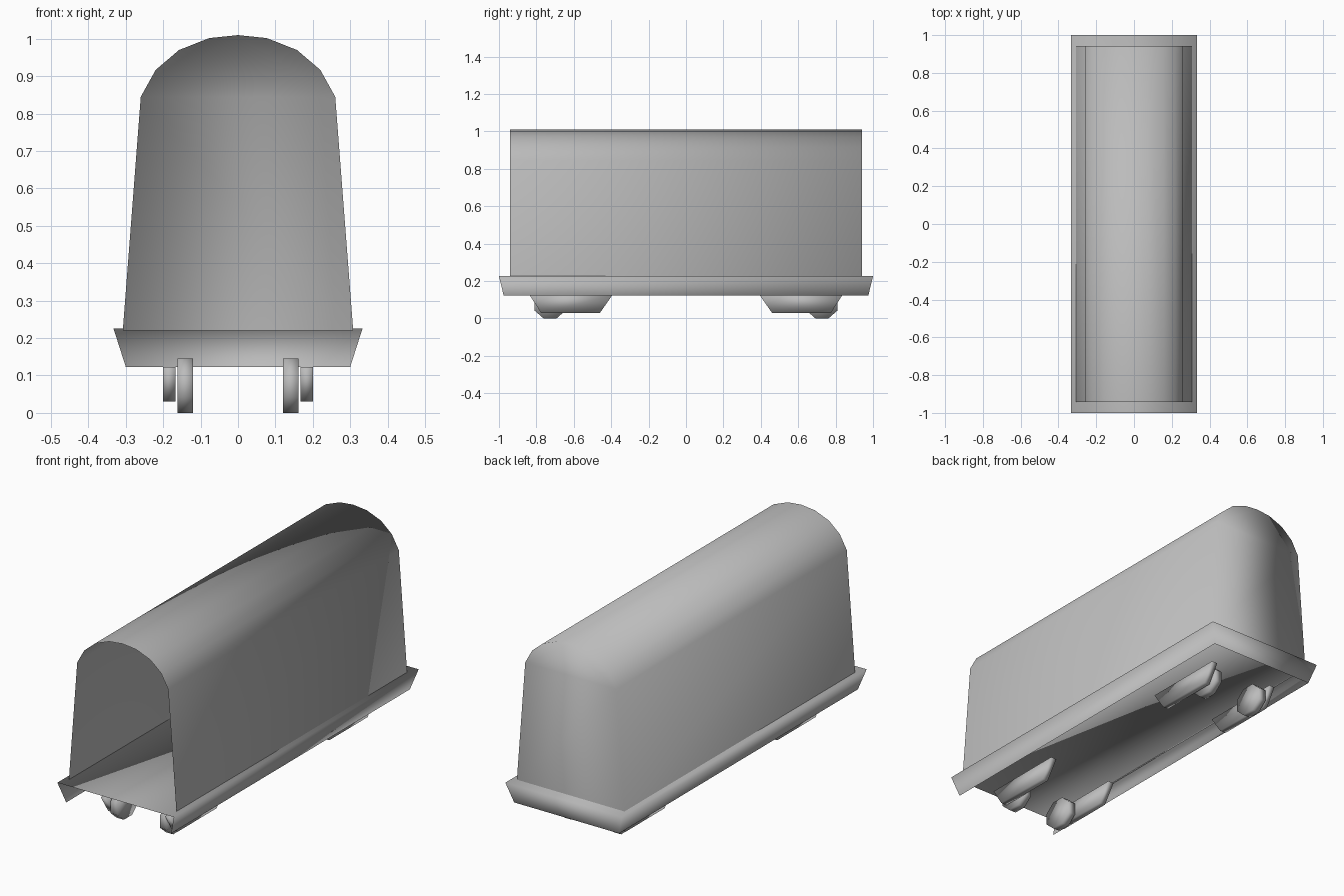
import bpy, bmesh, math

if "Cube" in bpy.data.objects:
    bpy.data.objects.remove(bpy.data.objects["Cube"])

grey = bpy.data.materials.new("light_grey")
grey.diffuse_color = (0.5, 0.5, 0.5, 1)
grey.use_nodes = True
grey.node_tree.nodes["Principled BSDF"].inputs["Base Color"].default_value = grey.diffuse_color


def make(name, verts, faces, fix_normals=False):
    """Create a smooth-shaded object from points and faces."""
    mesh = bpy.data.meshes.new(name)
    mesh.from_pydata(verts, [], faces)
    if fix_normals:
        bm = bmesh.new()
        bm.from_mesh(mesh)
        bmesh.ops.recalc_face_normals(bm, faces=bm.faces)
        bm.to_mesh(mesh)
        bm.free()
    mesh.materials.append(grey)
    mesh.polygons.foreach_set("use_smooth", [True] * len(mesh.polygons))
    obj = bpy.data.objects.new(name, mesh)
    bpy.context.collection.objects.link(obj)
    return obj


def prism(name, profile, x0, x1):
    """Extrude a (y, z) profile from x0 to x1 as a closed solid."""
    n = len(profile)
    verts = [(x, y, z) for x in (x0, x1) for y, z in profile]
    faces = [(i, (i + 1) % n, n + (i + 1) % n, n + i) for i in range(n)]
    faces += [tuple(range(n)), tuple(range(n, 2 * n))]
    return make(name, verts, faces, True)


# Arched body shell: open at the front, closed at the back
half = [(0.308, 0.22), (0.26, 0.845), (0.22, 0.917), (0.158, 0.97), (0.077, 1.002)]
arch = half + [(0, 1.01)] + [(-x, z) for x, z in reversed(half)]
n = len(arch)
verts = [(x, y, z) for y in (-0.942, 0.942) for x, z in arch]
faces = [(i, n + i, n + i + 1, i + 1) for i in range(n - 1)]
faces.append(tuple(reversed(range(n, 2 * n))))
make("body_shell", verts, faces)

# Floor with a tapered skirt on the sides and back, open at front and below
top = [(-0.333, -1, 0.226), (0.333, -1, 0.226), (0.333, 1, 0.226), (-0.333, 1, 0.226)]
low = [(-0.3, -0.975, 0.123), (0.3, -0.975, 0.123), (0.3, 0.975, 0.123), (-0.3, 0.975, 0.123)]
make("floor_and_skirt", top + low,
     [(0, 1, 2, 3)] + [(i, i + 4, (i + 1) % 4 + 4, (i + 1) % 4) for i in (1, 2, 3)])

# Wheels and bogie side frames
for end, e in (("front", -1), ("back", 1)):
    yc = 0.727 * e
    wheel = [(yc + 0.09 * math.cos(a), 0.0725 + 0.0785 * math.sin(a))
             for a in (math.radians(22.5 + 45 * k) for k in range(8))]
    frame = [(e * y, z) for y, z in ((0.395, 0.123), (0.46, 0.03), (0.775, 0.03), (0.835, 0.123))]
    for side, s in (("left", -1), ("right", 1)):
        prism(f"{end}_{side}_wheel", wheel, 0.12 * s, 0.162 * s)
        prism(f"{end}_{side}_side_frame", frame, 0.167 * s, 0.2 * s)
